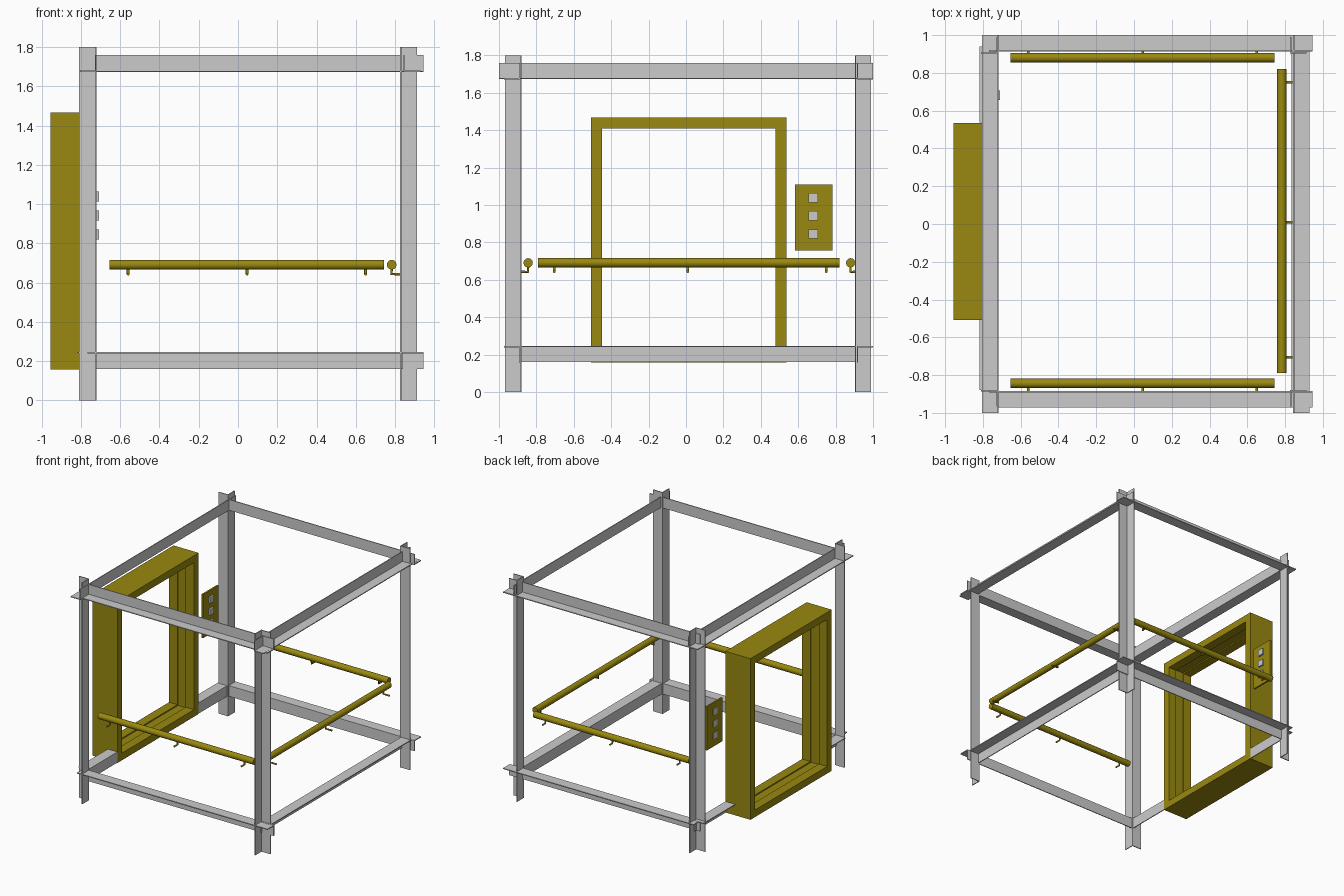
import bpy
import bmesh
from mathutils import Vector

cube = bpy.data.objects.get("Cube")
if cube:
    bpy.data.objects.remove(cube, do_unlink=True)


def make_material(name, colour):
    mat = bpy.data.materials.new(name)
    mat.use_nodes = True
    mat.diffuse_color = colour
    mat.node_tree.nodes["Principled BSDF"].inputs["Base Color"].default_value = colour
    return mat


STEEL = make_material("light grey steel", (0.6, 0.6, 0.6, 1))
GOLD = make_material("dark gold metal", (0.32, 0.25, 0.005, 1))
FLANGE, THICK = 0.087, 0.007


def add_object(name, data, mat):
    obj = bpy.data.objects.new(name, data)
    data.materials.append(mat)
    bpy.context.collection.objects.link(obj)
    return obj


def finish(name, bm, mat):
    bmesh.ops.recalc_face_normals(bm, faces=bm.faces)
    mesh = bpy.data.meshes.new(name)
    bm.to_mesh(mesh)
    bm.free()
    return add_object(name, mesh, mat)


def prism(name, points, offset, mat):
    """Extrude a flat outline along an offset."""
    bm = bmesh.new()
    face = bm.faces.new([bm.verts.new(p) for p in points])
    extruded = bmesh.ops.extrude_face_region(bm, geom=[face], use_keep_orig=True)["geom"]
    verts = [v for v in extruded if isinstance(v, bmesh.types.BMVert)]
    bmesh.ops.translate(bm, verts=verts, vec=offset)
    return finish(name, bm, mat)


def angle_bar(name, start, offset, side_a, side_b):
    """L-section bar: heel at start, flanges along side_a and side_b."""
    a, b, start = Vector(side_a), Vector(side_b), Vector(start)
    outline = [(0, 0), (FLANGE, 0), (FLANGE, THICK),
               (THICK, THICK), (THICK, FLANGE), (0, FLANGE)]
    return prism(name, [start + a * u + b * v for u, v in outline], offset, STEEL)


def box(name, low, high, mat):
    (x0, y0, z0), (x1, y1, z1) = low, high
    outline = [(x0, y0, z0), (x0, y1, z0), (x0, y1, z1), (x0, y0, z1)]
    return prism(name, outline, (x1 - x0, 0, 0), mat)


def rod(name, points, radius):
    curve = bpy.data.curves.new(name, "CURVE")
    curve.dimensions = "3D"
    curve.bevel_depth = radius
    curve.bevel_resolution = 4
    curve.use_fill_caps = True
    spline = curve.splines.new("POLY")
    spline.points.add(len(points) - 1)
    for point, co in zip(spline.points, points):
        point.co = (*co, 1)
    return add_object(name, curve, GOLD)


# Corner posts, heels facing inward
for side, x, dx in (("right", -0.722, -1), ("left", 0.826, 1)):
    for end, y, dy in (("front", -0.88, -1), ("back", 0.903, 1)):
        angle_bar(f"{end}_{side}_post", (x, y, 0), (0, 0, 1.8), (dx, 0, 0), (0, dy, 0))

# Beams: top ones have their ledge at the bottom, lower ones at the top
for level, z, dz in (("top", 1.672, 1), ("bottom", 0.246, -1)):
    for end, y, dy in (("front", -0.885, -1), ("back", 0.913, 1)):
        angle_bar(f"{level}_{end}_beam", (-0.768, y, z), (1.714, 0, 0),
                  (0, dy, 0), (0, 0, dz))
lift = 0.001
for name, x, y0, y1, z, dx, dz in (
        ("top_left_beam", 0.842, -1, 1, 1.672, 1, 1),
        ("top_right_beam", -0.718, -1, 1, 1.672, -1, 1),
        ("bottom_left_beam", 0.834, -0.9, 0.906, 0.246, 1, -1),
        ("bottom_right_beam_front", -0.73, -0.88, -0.505, 0.246, -1, -1),
        ("bottom_right_beam_back", -0.73, 0.537, 0.94, 0.246, -1, -1)):
    angle_bar(name, (x, y0, z + lift), (0, y1 - y0, 0), (dx, 0, 0), (0, 0, dz))


# Doorway frame: three rings, the middle one set back as a shallow groove
def ring(bm, x, inset):
    y0, y1, z0, z1 = -0.507 + inset, 0.536 - inset, 0.157 + inset, 1.467 - inset
    return [bm.verts.new(p) for p in ((x, y0, z0), (x, y1, z0), (x, y1, z1), (x, y0, z1))]


bm = bmesh.new()
section = [(-0.955, 0), (-0.73, 0), (-0.73, 0.058), (-0.805, 0.058),
           (-0.805, 0.048), (-0.88, 0.048), (-0.88, 0.058), (-0.955, 0.058)]
loops = [ring(bm, x, inset) for x, inset in section]
for i, loop in enumerate(loops):
    following = loops[(i + 1) % len(loops)]
    for j in range(4):
        k = (j + 1) % 4
        bm.faces.new((loop[j], loop[k], following[k], following[j]))
finish("door_frame", bm, GOLD)

# Control panel with three buttons
box("control_panel", (-0.737, 0.583, 0.757), (-0.723, 0.784, 1.111), GOLD)
for i in range(3):
    z = 0.845 + i * 0.097
    box(f"button_{i + 1}", (-0.742, 0.656, z - 0.025), (-0.709, 0.706, z + 0.025), STEEL)

# Handrails on bent brackets
RAIL_Z, FOOT_Z = 0.691, 0.643
for end, y, wall in (("front", -0.844, -0.885), ("back", 0.88, 0.913)):
    rod(f"{end}_handrail", [(-0.654, y, RAIL_Z), (0.744, y, RAIL_Z)], 0.025)
    for i, x in enumerate((-0.56, 0.046, 0.65)):
        rod(f"{end}_rail_bracket_{i + 1}",
            [(x, y, RAIL_Z), (x, y, FOOT_Z), (x, wall, FOOT_Z)], 0.007)
rod("left_handrail", [(0.783, -0.79, RAIL_Z), (0.783, 0.821, RAIL_Z)], 0.025)
for i, y in enumerate((-0.705, 0.01, 0.75)):
    rod(f"left_rail_bracket_{i + 1}",
        [(0.783, y, RAIL_Z), (0.783, y, FOOT_Z), (0.838, y, FOOT_Z)], 0.007)
